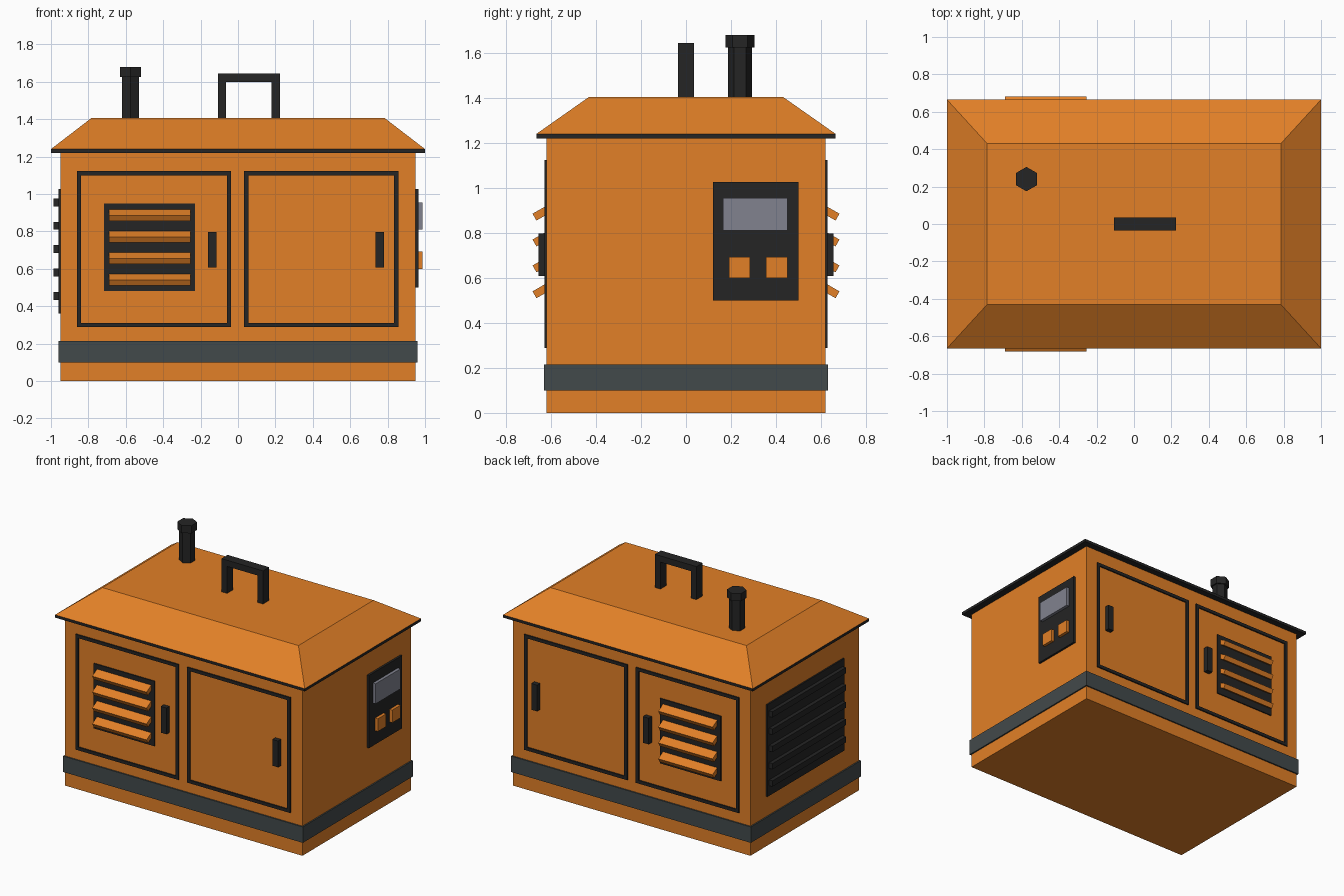
import bpy, bmesh, math
from mathutils import Matrix

if "Cube" in bpy.data.objects:
    bpy.data.objects.remove(bpy.data.objects["Cube"])


def material(name, rgb):
    m = bpy.data.materials.new(name)
    m.diffuse_color = (*rgb, 1)
    m.use_nodes = True
    m.node_tree.nodes["Principled BSDF"].inputs["Base Color"].default_value = m.diffuse_color
    return m


ORANGE = material("orange paint", (0.76, 0.215, 0.02))
BLACK = material("black trim", (0.018, 0.018, 0.018))
SLATE = material("slate band", (0.055, 0.068, 0.07))
GREY = material("grey screen", (0.22, 0.225, 0.275))


def finish(name, bm, mat):
    bmesh.ops.recalc_face_normals(bm, faces=bm.faces)
    me = bpy.data.meshes.new(name)
    bm.to_mesh(me)
    bm.free()
    me.materials.append(mat)
    ob = bpy.data.objects.new(name, me)
    bpy.context.collection.objects.link(ob)
    return ob


def add_box(bm, x, y, z):
    """Add a box given (min, max) on each axis."""
    size = [b - a for a, b in (x, y, z)]
    mid = [(a + b) / 2 for a, b in (x, y, z)]
    return bmesh.ops.create_cube(
        bm, size=1, matrix=Matrix.Translation(mid) @ Matrix.Diagonal((*size, 1)))["verts"]


def boxes(name, mat, *specs):
    bm = bmesh.new()
    for s in specs:
        add_box(bm, *s)
    return finish(name, bm, mat)


def mirror_y(ob):
    """Repeat a front part on the back."""
    ob.modifiers.new("mirror", 'MIRROR').use_axis = (False, True, False)


# Cabinet, base band and roof edge
boxes("cabinet", ORANGE, ((-.95, .95), (-.62, .62), (0, 1.22)))
boxes("base_band", SLATE, ((-.96, .96), (-.63, .63), (.10, .215)))
boxes("roof_edge", BLACK, ((-1, 1), (-.665, .665), (1.22, 1.24)))

# Sloped roof
bm = bmesh.new()
for v in add_box(bm, (-1, 1), (-.665, .665), (1.24, 1.405)):
    if v.co.z > 1.3:
        v.co.x *= .785
        v.co.y *= .43 / .665
finish("roof", bm, ORANGE)

# Doors: outline frame and pull handle, front and back
T = .023
for side, x0, x1, hx in (("left", -.862, -.037, -.137), ("right", .032, .857, .757)):
    z0, z1, d = .288, 1.123, (-.629, -.615)
    mirror_y(boxes(side + "_door_frame", BLACK,
                   ((x0, x0 + T), d, (z0, z1)), ((x1 - T, x1), d, (z0, z1)),
                   ((x0 + T, x1 - T), d, (z0, z0 + T)), ((x0 + T, x1 - T), d, (z1 - T, z1))))
    mirror_y(boxes(side + "_door_handle", BLACK,
                   ((hx - .023, hx + .023), (-.655, -.615), (.608, .798))))

# Louvred vent on the left doors
mirror_y(boxes("louvre_plate", BLACK, ((-.717, -.23), (-.628, -.615), (.48, .95))))
bm = bmesh.new()
for i in range(4):
    slat = (Matrix.Translation((-.4725, -.643, .8875 - i * .115))
            @ Matrix.Rotation(math.radians(30), 4, 'X') @ Matrix.Diagonal((.435, .07, .035, 1)))
    bmesh.ops.create_cube(bm, size=1, matrix=slat)
mirror_y(finish("louvre_slats", bm, ORANGE))

# Radiator grille on the left end
boxes("grille_plate", BLACK, ((-.96, -.94), (-.44, .44), (.36, 1.027)))
boxes("grille_bars", BLACK,
      *[((-.987, -.95), (-.42, .42), (z - .021, z + .021))
        for z in (.455 + i * .125 for i in range(5))])

# Control panel on the right end
boxes("control_panel", BLACK, ((.94, .965), (.12, .50), (.50, 1.027)))
boxes("screen", GREY, ((.955, .987), (.165, .45), (.81, .955)))
boxes("buttons", ORANGE, *[((.955, .987), (y, y + .095), (.60, .692)) for y in (.19, .355)])

# Lifting handle
boxes("lifting_handle", BLACK,
      ((-.108, -.063), (-.035, .035), (1.39, 1.6)),
      ((.18, .225), (-.035, .035), (1.39, 1.6)),
      ((-.108, .225), (-.035, .035), (1.6, 1.645)))

# Six-sided exhaust pipe and cap
for name, r, z0, z1 in (("exhaust_pipe", .053, 1.39, 1.63), ("exhaust_cap", .065, 1.625, 1.68)):
    bm = bmesh.new()
    bmesh.ops.create_cone(
        bm, cap_ends=True, segments=6, radius1=r, radius2=r, depth=z1 - z0,
        matrix=Matrix.Translation((-.575, .24, (z0 + z1) / 2)))
    # Put a corner towards the back
    vs = bm.verts[:]
    top = max(v.co.y for v in vs) - .24
    if top < r * .95:
        bmesh.ops.rotate(bm, verts=vs, cent=(-.575, .24, 0),
                         matrix=Matrix.Rotation(math.radians(30), 3, 'Z'))
    finish(name, bm, BLACK)
